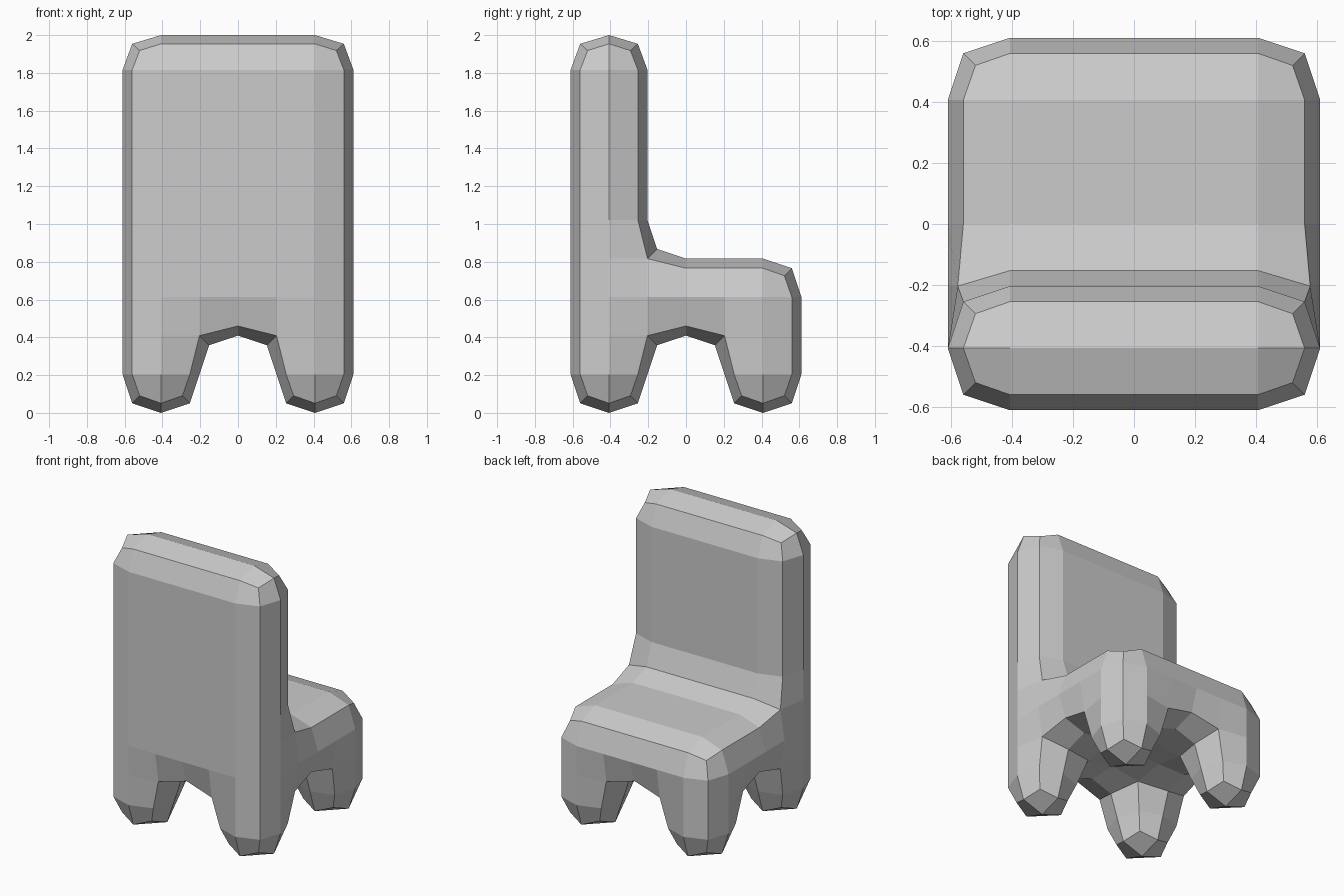
import bpy
import bmesh
from mathutils import Vector

if "Cube" in bpy.data.objects:
    bpy.data.objects.remove(bpy.data.objects["Cube"])

# The chair is a blocky cage of cells, rounded by one level of subdivision
XY = [-0.611, -0.204, 0.204, 0.611]
Z = [0.0, 0.409, 0.817, 1.224, 1.632, 2.0]


def block(xs, ys, zs):
    return {(x, y, z) for x in xs for y in ys for z in zs}


legs = block((0, 2), (0, 2), (0,))
seat = block(range(3), range(3), (1,))
backrest = block(range(3), (0,), (2, 3, 4))
cells = legs | seat | backrest

# Skin the cells: one quad for every exposed cell side, with shared corners
bm = bmesh.new()
verts = {}


def corner(key):
    if key not in verts:
        x, y, z = key
        verts[key] = bm.verts.new(Vector((XY[x], XY[y], Z[z])))
    return verts[key]


for cell in sorted(cells):
    for axis in range(3):
        for side in (0, 1):
            neighbour = list(cell)
            neighbour[axis] += 1 if side else -1
            if tuple(neighbour) in cells:
                continue
            ring = []
            for u, v in ((0, 0), (1, 0), (1, 1), (0, 1)):
                key = list(cell)
                key[axis] += side
                key[(axis + 1) % 3] += u
                key[(axis + 2) % 3] += v
                ring.append(corner(tuple(key)))
            bm.faces.new(ring if side else ring[::-1])

mesh = bpy.data.meshes.new("chair")
bm.to_mesh(mesh)
bm.free()
chair = bpy.data.objects.new("chair", mesh)
bpy.context.collection.objects.link(chair)

# Faceted rounding
sub = chair.modifiers.new("rounding", 'SUBSURF')
sub.levels = 1
sub.render_levels = 1
sub.use_limit_surface = False
